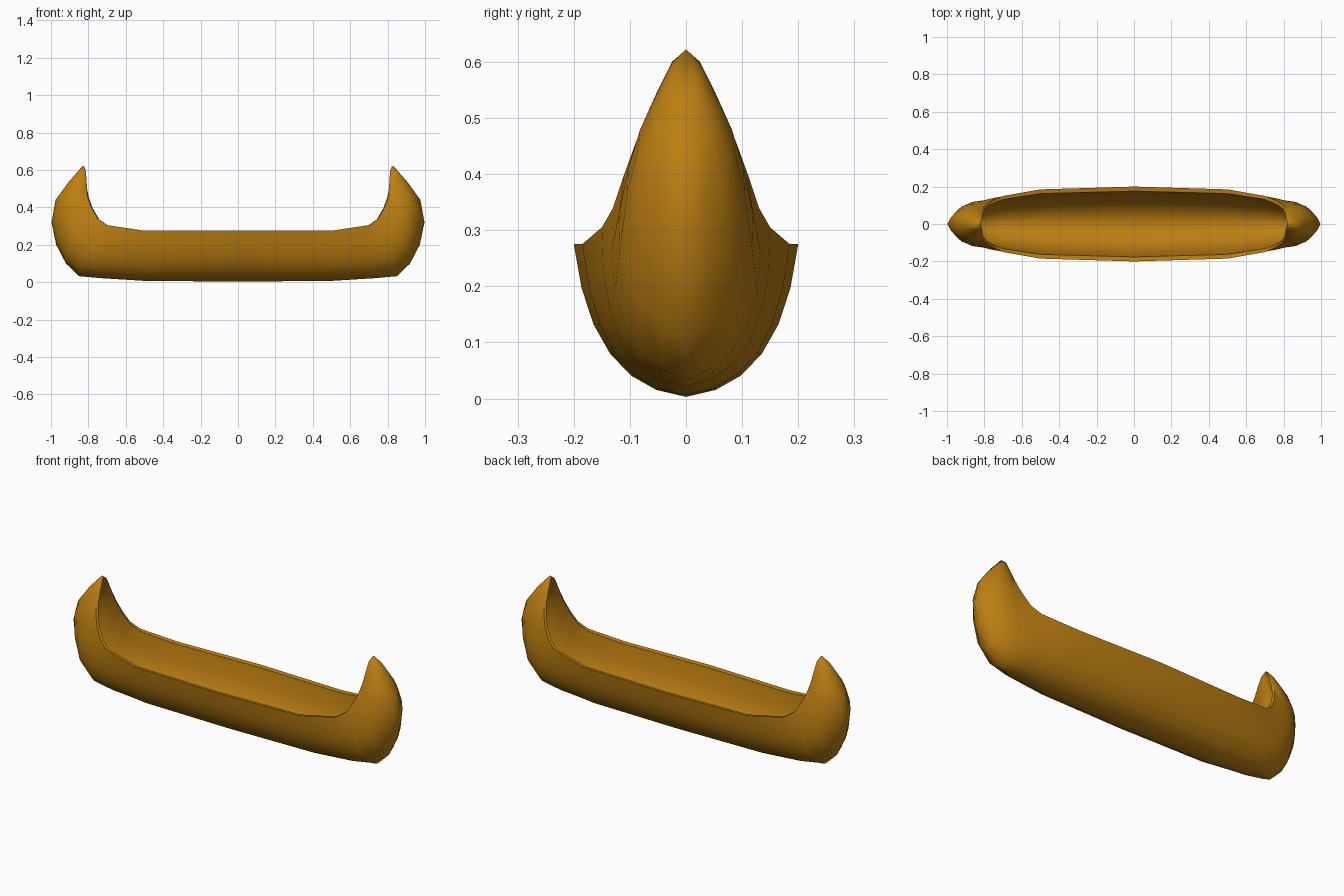
import bpy, bmesh
from mathutils import Vector

if "Cube" in bpy.data.objects:
    bpy.data.objects.remove(bpy.data.objects["Cube"])

# Each station of one hull quarter: rim point, bulge control point, keel/stem point
STATIONS = [
    ((0, .20, .275), (0, .17, .02), (0, 0, .003)),
    ((.50, .185, .275), (.50, .16, .02), (.50, 0, .007)),
    ((.70, .15, .305), (.72, .155, .04), (.74, 0, .022)),
    ((.75, .13, .34), (.84, .155, .08), (.85, 0, .032)),
    ((.785, .11, .40), (.93, .155, .18), (.92, 0, .10)),
    ((.805, .09, .455), (.95, .145, .32), (.972, 0, .20)),
    ((.815, .07, .505), (.95, .12, .43), (.997, 0, .32)),
    ((.818, .05, .55), (.93, .085, .49), (.975, 0, .44)),
    ((.822, .025, .60), (.89, .04, .56), (.91, 0, .53)),
    ((.83, 0, .622), (.83, 0, .622), (.83, 0, .622)),
]
STEPS = 6
LAST = len(STATIONS) - 1


def strand(r, c, k):
    """Curved rib from rim to keel."""
    pts = []
    for j in range(STEPS + 1):
        t = j / STEPS
        pts.append(r * (1 - t) ** 2 + c * 2 * t * (1 - t) + k * t * t)
    return pts


def inner(i, r, c, k):
    """Shrink a station inward to make the inside of the hull."""
    r2 = Vector((r.x * .99, r.y * .88, r.z - .004))
    if i == LAST:
        return r2, r2, r2
    lift = .025 - .05 * i / LAST
    return (r2, Vector((c.x * .965, c.y * .85, c.z + lift)),
            Vector((k.x * .965, 0, k.z + lift)))


# Hull: outer skin, inner skin and rim, repeated in four quarters
bm = bmesh.new()
for sx in (1, -1):
    for sy in (1, -1):
        rows = []
        for i, s in enumerate(STATIONS):
            r, c, k = (Vector(p) for p in s)
            pts = strand(r, c, k)[::-1] + strand(*inner(i, r, c, k))
            rows.append([bm.verts.new((p.x * sx, p.y * sy, p.z)) for p in pts])
        for a, b in zip(rows, rows[1:]):
            for j in range(len(a) - 1):
                bm.faces.new((a[j], a[j + 1], b[j + 1], b[j]))
bmesh.ops.remove_doubles(bm, verts=bm.verts, dist=.0005)
bmesh.ops.recalc_face_normals(bm, faces=bm.faces)
mesh = bpy.data.meshes.new("canoe_hull")
bm.to_mesh(mesh)
bm.free()
hull = bpy.data.objects.new("canoe_hull", mesh)
bpy.context.collection.objects.link(hull)

# Wood colour
wood = bpy.data.materials.new("golden_brown_wood")
wood.diffuse_color = (.50, .21, .006, 1)
wood.use_nodes = True
wood.node_tree.nodes["Principled BSDF"].inputs["Base Color"].default_value = wood.diffuse_color
mesh.materials.append(wood)

bpy.context.view_layer.objects.active = hull
hull.select_set(True)
bpy.ops.object.shade_smooth_by_angle(angle=.9)
